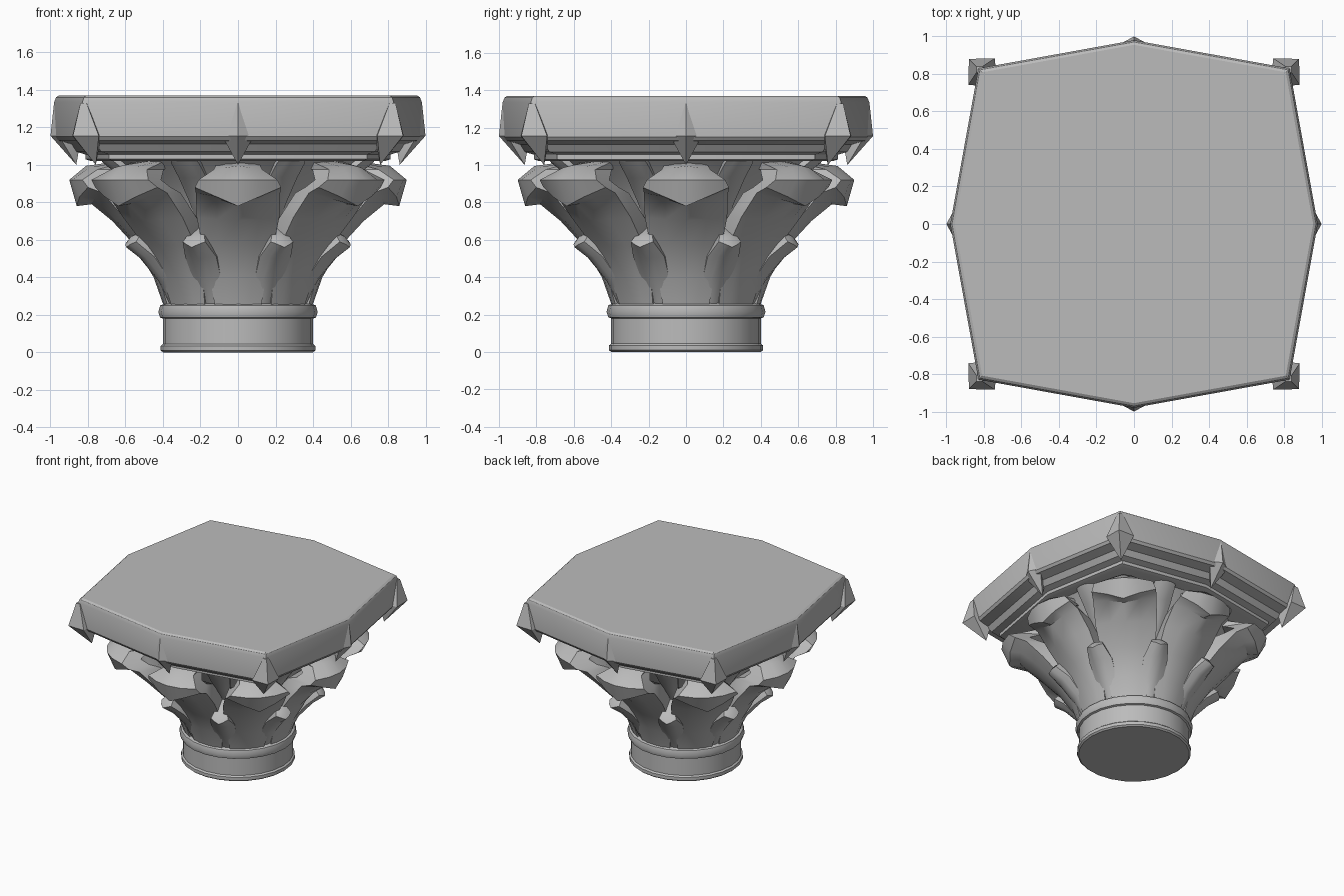
import bpy, bmesh, math
from mathutils import Matrix, Vector

cube = bpy.data.objects.get("Cube")
if cube:
    bpy.data.objects.remove(cube, do_unlink=True)

stone = bpy.data.materials.new("grey stone")
stone.use_nodes = True
GREY = (0.5, 0.5, 0.5, 1)
stone.diffuse_color = GREY
stone.node_tree.nodes["Principled BSDF"].inputs["Base Color"].default_value = GREY


def finish(name, bm, angle):
    bmesh.ops.recalc_face_normals(bm, faces=bm.faces[:])
    mesh = bpy.data.meshes.new(name)
    bm.to_mesh(mesh)
    bm.free()
    mesh.materials.append(stone)
    obj = bpy.data.objects.new(name, mesh)
    bpy.context.collection.objects.link(obj)
    bpy.ops.object.select_all(action='DESELECT')
    obj.select_set(True)
    bpy.context.view_layer.objects.active = obj
    bpy.ops.object.shade_smooth_by_angle(angle=math.radians(angle))
    return obj


def loft(name, rings, angle=35, closed=True):
    """Skin a list of equal-length point rings and cap both ends."""
    bm = bmesh.new()
    rows = [[bm.verts.new(p) for p in ring] for ring in rings]
    n = len(rows[0])
    for a, b in zip(rows, rows[1:]):
        for i in range(n):
            j = (i + 1) % n
            bm.faces.new((a[i], a[j], b[j], b[i]))
    bm.faces.new(rows[0])
    bm.faces.new(rows[-1])
    return finish(name, bm, angle)


def lathe(name, profile, sides):
    rings = [[(r * math.cos(math.tau * i / sides), r * math.sin(math.tau * i / sides), z)
              for i in range(sides)] for r, z in profile]
    return loft(name, rings)


def leaf(name, degrees, rows, back):
    """Arched leaf; each row is radius, height, half width, side drop, side lift."""
    turn = Matrix.Rotation(math.radians(degrees), 4, 'Z')
    rings = []
    for r, z, w, drop, lift in rows:
        ring = [(r - drop * u * u, w * u, z + lift * abs(u)) for u in (-1, -.5, 0, .5, 1)]
        inner = max(.3, r - back)
        ring += [(inner, .75 * w, z + lift), (inner, -.75 * w, z + lift)]
        rings.append([turn @ Vector(p) for p in ring])
    return loft(name, rings, 38)


# Round neck with base fillet and astragal
lathe("neck", [(.40, 0), (.412, .01), (.412, .035), (.40, .045), (.40, .18), (.415, .185),
               (.425, .215), (.415, .25), (.38, .265)], 24)

# Flaring bell behind the leaves
lathe("bell", [(.37, .22), (.39, .4), (.43, .58), (.51, .78), (.61, .93), (.73, 1.04)], 24)

# Eight-sided abacus with moulded underside
corners = [(.98, 0), (.83, .83), (0, .98), (-.83, .83),
           (-.98, 0), (-.83, -.83), (0, -.98), (.83, -.83)]
abacus_profile = [(.80, 1.02), (.83, 1.03), (.83, 1.055), (.88, 1.07), (.91, 1.11),
                  (.985, 1.13), (1, 1.15), (1, 1.335), (.99, 1.36), (.975, 1.37)]
loft("abacus", [[(x * s, y * s, z) for x, y in corners] for s, z in abacus_profile], 30)

# Large leaves, longer under the corners
side_rows = [(.39, .23, .12, .02, 0), (.45, .4, .15, .03, 0), (.55, .57, .19, .05, 0),
             (.67, .7, .22, .06, .02), (.78, .79, .225, .06, .06), (.86, .78, .23, .06, .10),
             (.90, .92, .21, .07, 0), (.81, .995, .13, .06, -.02), (.55, 1.03, .1, 0, 0)]
corner_rows = [(r + max(0, z - .45) * .13, z, w * 1.02, d, l) for r, z, w, d, l in side_rows]
for k in range(4):
    leaf("side_leaf", 90 * k, side_rows, .22)
    leaf("corner_leaf", 90 * k + 45, corner_rows, .22)

# Small curled lobes and upper buds between the large leaves
lobe_rows = [(.38, .24, .05, .02, 0), (.45, .38, .08, .03, 0), (.56, .5, .09, .04, .01),
             (.645, .56, .065, .03, .03), (.61, .62, .05, .02, 0), (.45, .68, .04, 0, 0)]
bud_rows = [(.45, .66, .04, .01, 0), (.56, .8, .06, .03, 0), (.66, .93, .08, .03, 0),
            (.77, 1.01, .08, .03, 0), (.80, 1.05, .06, .02, 0)]
for k in range(8):
    leaf("small_lobe", 45 * k + 22.5, lobe_rows, .25)
    leaf("upper_bud", 45 * k + 22.5, bud_rows, .25)


# Pointed studs on the abacus corners
def stud(degrees, radius, out, half):
    turn = Matrix.Rotation(math.radians(degrees), 4, 'Z')
    bm = bmesh.new()
    waist = [(radius + out, 0), (radius - .02, half), (radius - .14, 0), (radius - .02, -half)]
    ring = [bm.verts.new(turn @ Vector((r, t, 1.155))) for r, t in waist]
    crown = [bm.verts.new(turn @ Vector((radius + (r - radius) * .25, t * .22, 1.33)))
             for r, t in waist]
    tip = bm.verts.new(turn @ Vector((radius - .12 + out * .3, 0, 1.0)))
    for i in range(4):
        j = (i + 1) % 4
        bm.faces.new((ring[i], ring[j], crown[j], crown[i]))
        bm.faces.new((ring[j], ring[i], tip))
    bm.faces.new(crown)
    finish("corner_stud" if out > .05 else "side_stud", bm, 30)


for k in range(4):
    stud(90 * k, .975, .025, .085)
    stud(90 * k + 45, 1.17, .075, .1)
